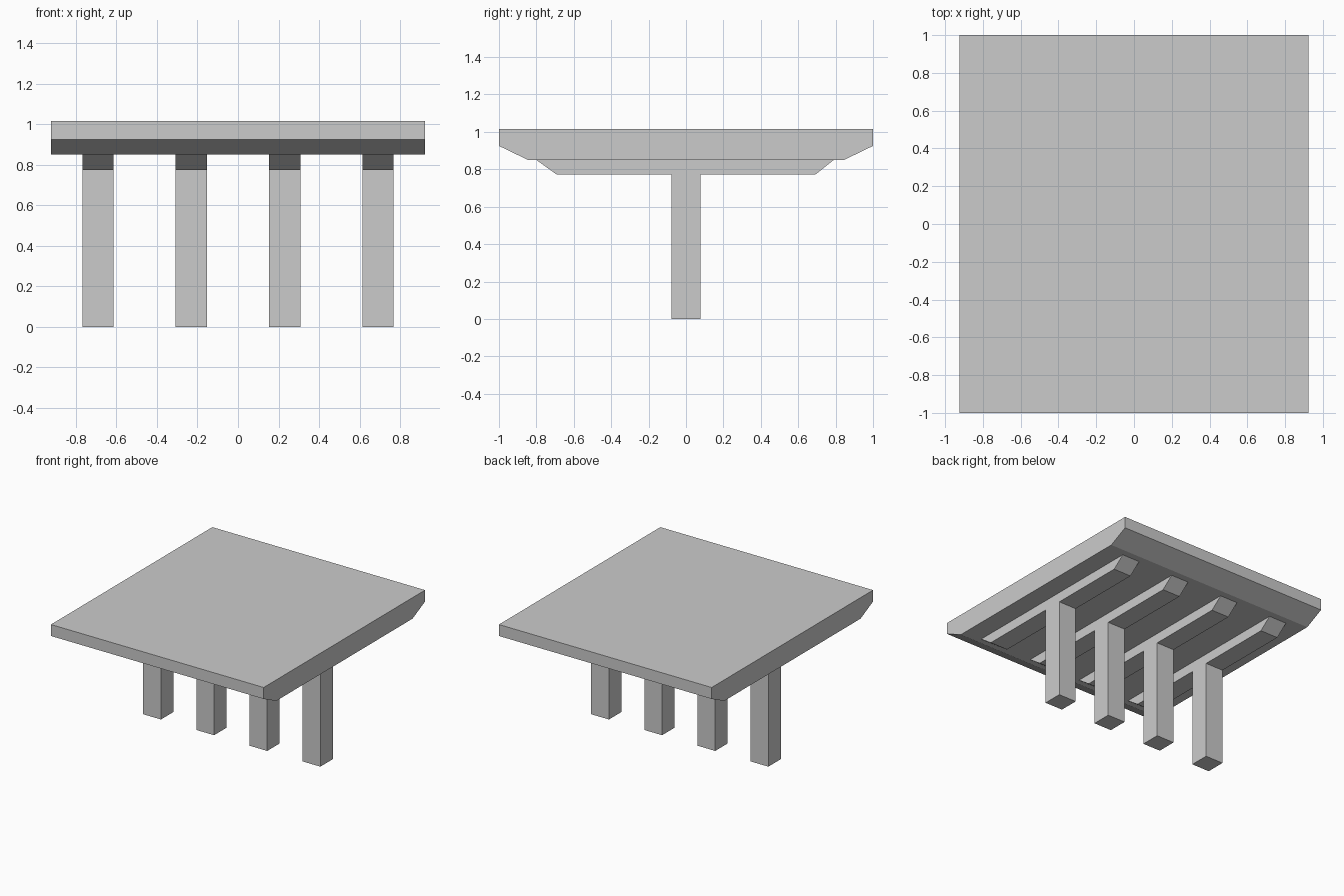
import bpy
import bmesh

cube = bpy.data.objects.get("Cube")
if cube:
    bpy.data.objects.remove(cube, do_unlink=True)

GREY = (0.6, 0.6, 0.6, 1)
concrete = bpy.data.materials.new("concrete_grey")
concrete.use_nodes = True
concrete.diffuse_color = GREY
concrete.node_tree.nodes["Principled BSDF"].inputs["Base Color"].default_value = GREY


def extrude_profile(name, profile, x, half_width):
    """Extrude a (y, z) profile along x, centred on x."""
    bm = bmesh.new()
    face = bm.faces.new([bm.verts.new((x - half_width, y, z)) for y, z in profile])
    result = bmesh.ops.extrude_face_region(bm, geom=[face])
    moved = [v for v in result["geom"] if isinstance(v, bmesh.types.BMVert)]
    bmesh.ops.translate(bm, verts=moved, vec=(2 * half_width, 0, 0))
    bmesh.ops.recalc_face_normals(bm, faces=bm.faces)
    mesh = bpy.data.meshes.new(name)
    bm.to_mesh(mesh)
    bm.free()
    mesh.materials.append(concrete)
    obj = bpy.data.objects.new(name, mesh)
    bpy.context.collection.objects.link(obj)
    return obj


# Deck slab with its lower long edges chamfered
DECK_BASE, DECK_TOP = 0.85, 1.015
extrude_profile("deck", [(-1, DECK_TOP), (-1, 0.925), (-0.845, DECK_BASE),
                         (0.845, DECK_BASE), (1, 0.925), (1, DECK_TOP)], 0, 0.923)

# Four T-shaped piers: a tapered crossbeam and its square column in one profile
BEAM_BASE, HALF = 0.773, 0.077
pier = [(-0.8, DECK_BASE), (-0.693, BEAM_BASE), (-HALF, BEAM_BASE), (-HALF, 0),
        (HALF, 0), (HALF, BEAM_BASE), (0.693, BEAM_BASE), (0.79, DECK_BASE)]
for i in range(4):
    extrude_profile(f"pier_{i + 1}", pier, (i - 1.5) * 0.461, HALF)
